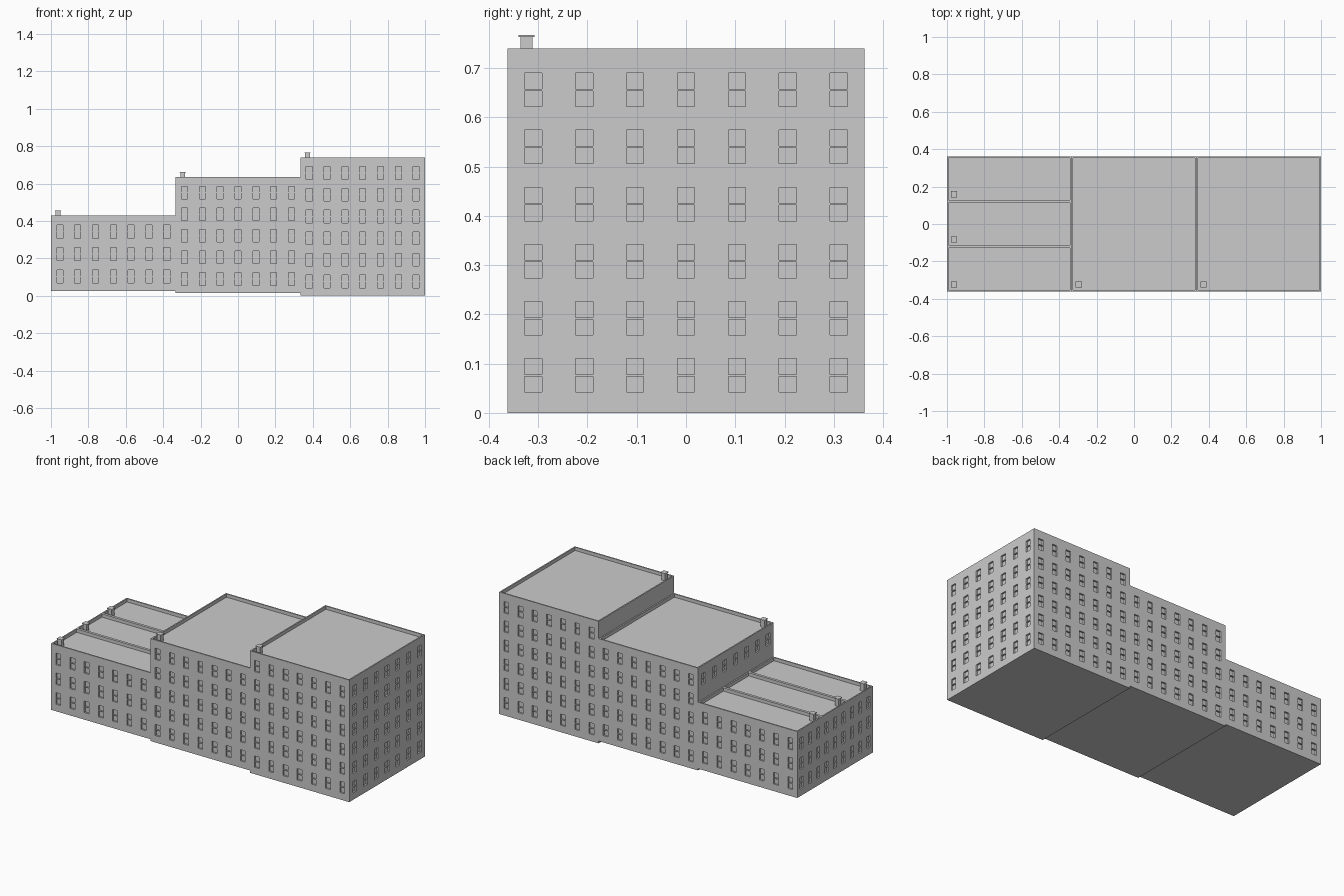
import bpy, bmesh
from mathutils import Vector

if "Cube" in bpy.data.objects:
    bpy.data.objects.remove(bpy.data.objects["Cube"])

REVEAL = 0.01      # window recess depth
PARAPET = 0.008    # parapet thickness
ROOF_DROP = 0.02   # roof sunk below the parapet top


def finish(bm, name):
    bmesh.ops.remove_doubles(bm, verts=bm.verts, dist=1e-5)
    bmesh.ops.recalc_face_normals(bm, faces=bm.faces)
    mesh = bpy.data.meshes.new(name)
    bm.to_mesh(mesh)
    bm.free()
    ob = bpy.data.objects.new(name, mesh)
    bpy.context.collection.objects.link(ob)
    return ob


def add_box(bm, lo, hi):
    vs = [bm.verts.new((x, y, z)) for x in (lo[0], hi[0])
          for y in (lo[1], hi[1]) for z in (lo[2], hi[2])]
    for f in ((0, 1, 3, 2), (4, 6, 7, 5), (0, 4, 5, 1), (2, 3, 7, 6), (0, 2, 6, 4), (1, 5, 7, 3)):
        bm.faces.new([vs[i] for i in f])


def add_wall(bm, bars, start, end, z0, z1, cols, floors, first_row):
    """Wall panel from start to end with a grid of recessed windows."""
    a, b = Vector((*start, 0)), Vector((*end, 0))
    width = (b - a).length
    u = (b - a) / width
    inward = Vector((-u.y, u.x, 0))

    def pt(s, z, d=0.0):
        return a + u * s + inward * d + Vector((0, 0, z))

    def quad(*pts):
        bm.faces.new([bm.verts.new(p) for p in pts])

    fh = (z1 - z0 - 0.044) / floors
    ss, zs = [0], [z0]
    step = width / cols if cols else width
    for i in range(cols):
        c = (i + 0.5) * step
        ss += [c - 0.17 * step, c + 0.17 * step]
    for j in range(floors):
        c = z0 + 0.018 + (j + 0.5) * fh
        zs += [c - 0.293 * fh, c + 0.293 * fh]
    ss.append(width)
    zs.append(z1)
    for i in range(len(ss) - 1):
        for j in range(len(zs) - 1):
            s, t, p, q = ss[i], ss[i + 1], zs[j], zs[j + 1]
            if not (i % 2 and j % 2 and j // 2 >= first_row):
                quad(pt(s, p), pt(t, p), pt(t, q), pt(s, q))
                continue
            corners = [(s, p), (t, p), (t, q), (s, q)]
            for k in range(4):
                c, d = corners[k], corners[(k + 1) % 4]
                quad(pt(*c), pt(*d), pt(*d, REVEAL), pt(*c, REVEAL))
            quad(*[pt(*c, REVEAL) for c in corners])
            # horizontal bar across the middle of the window
            m = (p + q) / 2
            lo, hi = pt(s, m - 0.002, 0.002), pt(t, m + 0.002, REVEAL)
            add_box(bars, [min(v) for v in zip(lo, hi)], [max(v) for v in zip(lo, hi)])


def building(name, x0, x1, y0, y1, z0, z1, floors, walls):
    """walls: (columns, first visible row) for front, right, back, left."""
    bm, bars = bmesh.new(), bmesh.new()
    ring = [(x0, y0), (x1, y0), (x1, y1), (x0, y1)]
    for k, (cols, first) in enumerate(walls):
        add_wall(bm, bars, ring[k], ring[(k + 1) % 4], z0, z1, cols, floors, first)
    bm.faces.new([bm.verts.new((x, y, z0)) for x, y in reversed(ring)])
    # parapet top, inner faces and sunken roof
    p, zr = PARAPET, z1 - ROOF_DROP
    inner = [(x0 + p, y0 + p), (x1 - p, y0 + p), (x1 - p, y1 - p), (x0 + p, y1 - p)]
    for k in range(4):
        n = (k + 1) % 4
        for loop in ([(*ring[k], z1), (*ring[n], z1), (*inner[n], z1), (*inner[k], z1)],
                     [(*inner[k], z1), (*inner[n], z1), (*inner[n], zr), (*inner[k], zr)]):
            bm.faces.new([bm.verts.new(v) for v in loop])
    bm.faces.new([bm.verts.new((x, y, zr)) for x, y in inner])
    finish(bm, name + "_shell")
    finish(bars, name + "_window_bars")
    # chimney with overhanging cap
    ch = bmesh.new()
    cx, cy = x0 + 0.038, y0 + 0.038
    for r, lo, hi in ((0.0125, zr, z1 + 0.023), (0.0165, z1 + 0.023, z1 + 0.027)):
        add_box(ch, (cx - r, cy - r, lo), (cx + r, cy + r, hi))
    finish(ch, name + "_chimney")


W, D = 1 / 3, 0.362
BLANK = (0, 0)

# tall and middle blocks
building("tall_block", W, 1, -D, D, 0, 0.74, 6, [(7, 0), (7, 0), (7, 0), BLANK])
building("middle_block", -W, W, -D, D, 0.014, 0.635, 5, [(7, 0), BLANK, (7, 0), (7, 4)])

# row of three narrow low houses
for i in range(3):
    y0 = -D + i * 2 * D / 3
    building("low_house_%d" % (i + 1), -1, -W, y0, y0 + 2 * D / 3, 0.025, 0.428, 3,
             [(7, 0) if i == 0 else BLANK, BLANK, (7, 0) if i == 2 else BLANK, (3, 0)])
